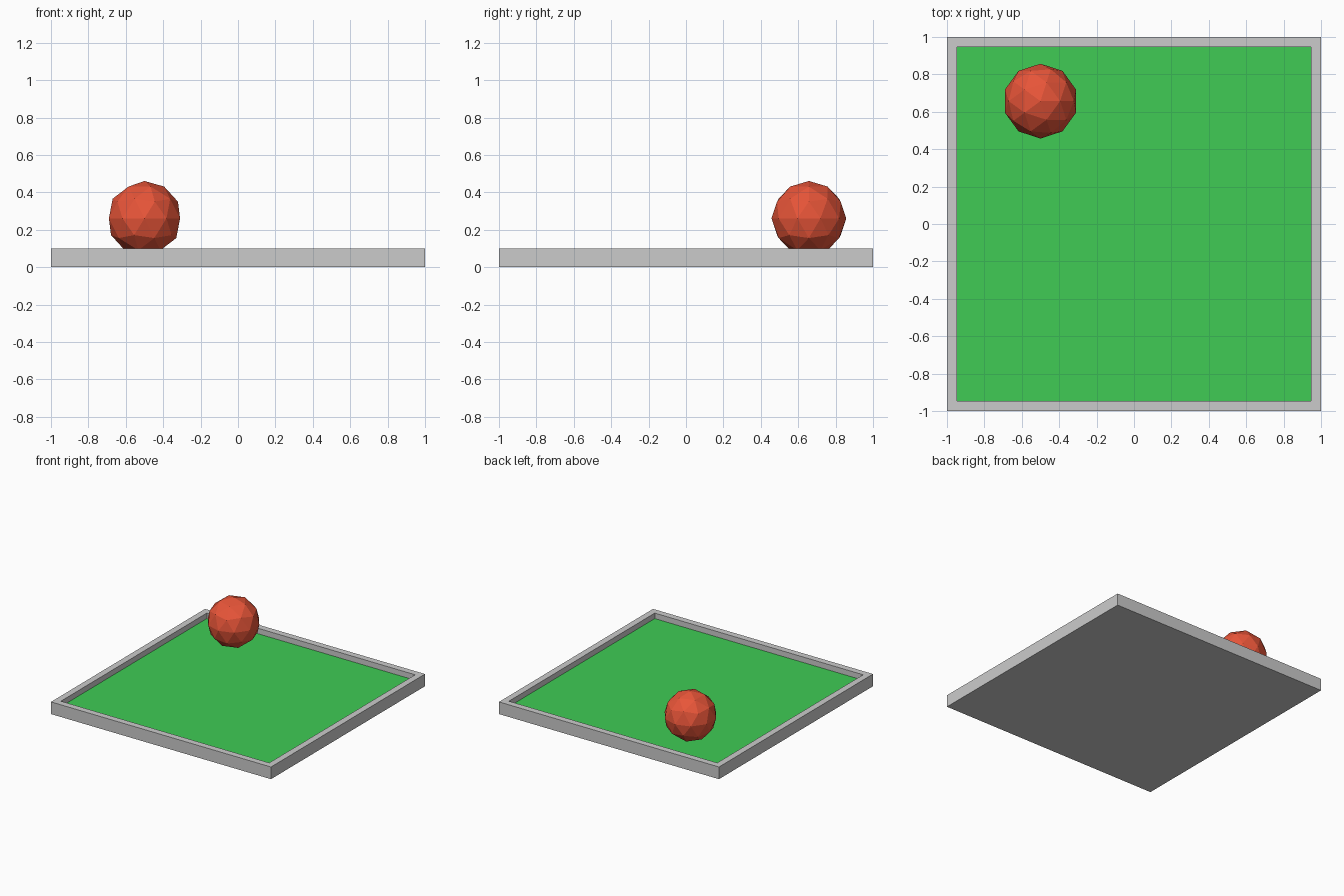
import bpy, bmesh

if "Cube" in bpy.data.objects:
    bpy.data.objects.remove(bpy.data.objects["Cube"])


def material(name, colour):
    mat = bpy.data.materials.new(name)
    mat.diffuse_color = (*colour, 1)
    mat.use_nodes = True
    mat.node_tree.nodes["Principled BSDF"].inputs["Base Color"].default_value = mat.diffuse_color
    return mat


FLOOR_Z = 0.055
green = material("green_felt", (0.05, 0.6, 0.09))
red = material("red_ball", (0.8, 0.09, 0.04))

# Tray: a flat slab whose top is inset and pushed down, leaving a raised rim
bm = bmesh.new()
bmesh.ops.create_cube(bm, size=2)
for v in bm.verts:
    v.co.z = 0.05 + 0.05 * v.co.z
bm.normal_update()
top = max(bm.faces, key=lambda f: f.calc_center_median().z)
bmesh.ops.inset_region(bm, faces=[top], thickness=0.075)
floor = bmesh.ops.extrude_discrete_faces(bm, faces=[top])["faces"][0]
bmesh.ops.translate(bm, verts=floor.verts, vec=(0, 0, FLOOR_Z - 0.1))
floor.material_index = 1
mesh = bpy.data.meshes.new("tray")
bm.to_mesh(mesh)
bm.free()
mesh.materials.append(None)
mesh.materials.append(green)
tray = bpy.data.objects.new("tray", mesh)
bpy.context.collection.objects.link(tray)

# Faceted ball resting on the tray floor
bpy.ops.mesh.primitive_ico_sphere_add(subdivisions=2, radius=0.2,
                                      location=(-0.5, 0.657, 0.261))
ball = bpy.context.object
ball.name = "ball"
ball.data.materials.append(red)
